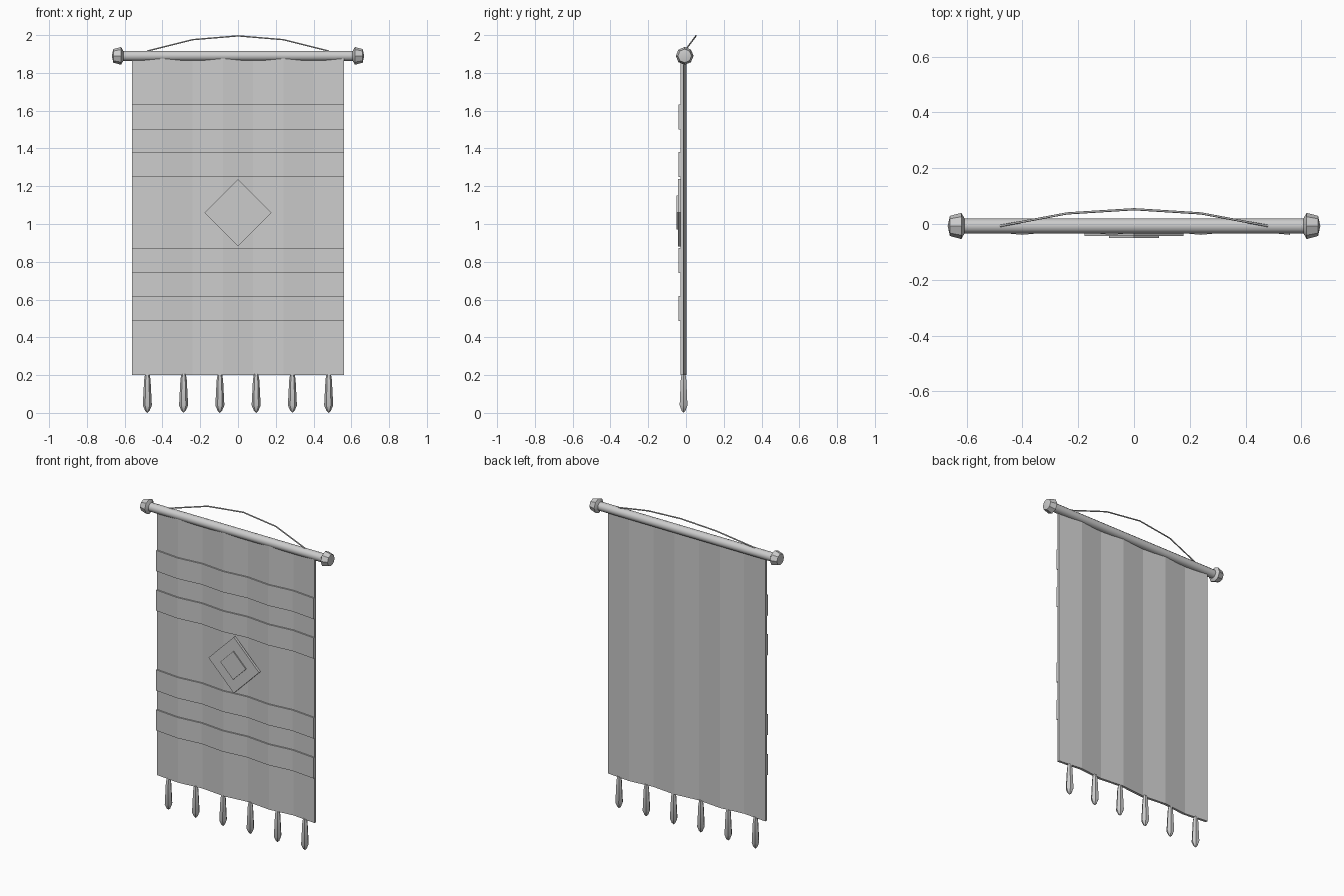
import bpy, bmesh, math
from mathutils import Vector, Matrix

if "Cube" in bpy.data.objects:
    bpy.data.objects.remove(bpy.data.objects["Cube"])

grey = bpy.data.materials.new("plain grey")
grey.diffuse_color = (0.6, 0.6, 0.6, 1)
grey.use_nodes = True
grey.node_tree.nodes["Principled BSDF"].inputs["Base Color"].default_value = grey.diffuse_color


def finish(name, bm, smooth=None):
    bmesh.ops.remove_doubles(bm, verts=bm.verts, dist=1e-5)
    bmesh.ops.recalc_face_normals(bm, faces=bm.faces)
    me = bpy.data.meshes.new(name)
    bm.to_mesh(me)
    bm.free()
    me.materials.append(grey)
    ob = bpy.data.objects.new(name, me)
    bpy.context.collection.objects.link(ob)
    if smooth:
        bpy.ops.object.select_all(action='DESELECT')
        ob.select_set(True)
        bpy.context.view_layer.objects.active = ob
        bpy.ops.object.shade_smooth_by_angle(angle=math.radians(smooth))
    return ob


def prism(name, outline, move):
    """Closed solid: extrude a planar outline by a vector."""
    bm = bmesh.new()
    f = bm.faces.new([bm.verts.new(p) for p in outline])
    ext = bmesh.ops.extrude_face_region(bm, geom=[f], use_keep_orig=True)
    top = [g for g in ext["geom"] if isinstance(g, bmesh.types.BMVert)]
    bmesh.ops.translate(bm, verts=top, vec=move)
    return finish(name, bm)


def lathe(name, profile, sides, matrix, smooth=None):
    """Spin (radius, height) points around z, then place with a matrix."""
    bm = bmesh.new()
    vs = [bm.verts.new((r, 0, h)) for r, h in profile]
    es = [bm.edges.new(p) for p in zip(vs, vs[1:])]
    bmesh.ops.spin(bm, geom=vs + es, cent=(0, 0, 0), axis=(0, 0, 1),
                   angle=2 * math.pi, steps=sides)
    bmesh.ops.transform(bm, matrix=matrix, verts=bm.verts)
    return finish(name, bm, smooth)


def pleated(name, y_front, thick, z0, z1):
    """Slab folded in seven pleats across its width."""
    front = [(-0.56 + 0.16 * i, y_front + (0.016 if i % 2 == 0 else 0), z0)
             for i in range(8)]
    back = [(x, y + thick, z) for x, y, z in reversed(front)]
    return prism(name, front + back, (0, 0, z1 - z0))


# Hanging cloth and its four raised bands
pleated("cloth", -0.030, 0.016, 0.2, 1.88)
for z in (0.553, 0.807, 1.315, 1.567):
    pleated("cloth_band", -0.039, 0.012, z - 0.066, z + 0.066)

# Two stacked diamonds in the middle
for name, r, y, t in (("large_diamond", 0.178, -0.043, 0.016),
                      ("small_diamond", 0.09, -0.050, 0.009)):
    prism(name, [(r, y, 1.06), (0, y, 1.06 + r), (-r, y, 1.06), (0, y, 1.06 - r)],
          (0, t, 0))

# Rod with a knob on each end
axis = Matrix.Translation((0, -0.007, 1.89))
lathe("rod", [(0, -0.607), (0.027, -0.607), (0.027, 0.607), (0, 0.607)], 12,
      axis @ Matrix.Rotation(math.pi / 2, 4, 'Y'), 40)
knob = [(0, 0.603), (0.024, 0.606), (0.047, 0.619), (0.036, 0.660), (0, 0.668)]
for side in (-1, 1):
    lathe("knob", knob, 8, axis @ Matrix.Rotation(side * math.pi / 2, 4, 'Y'), 30)

# Hanging cord: a thin tube swept along an arc
cord = bpy.data.curves.new("cord", 'CURVE')
cord.dimensions = '3D'
cord.bevel_depth = 0.004
cord.bevel_resolution = 1
cord.use_fill_caps = True
line = cord.splines.new('POLY')
line.points.add(4)
for i, p in enumerate(line.points):
    t = i / 2 - 1
    rise = 1 - t * t
    p.co = (0.48 * t, -0.007 + 0.06 * rise, 1.916 + 0.08 * rise, 1)
cord.materials.append(grey)
bpy.context.collection.objects.link(bpy.data.objects.new("cord", cord))

# Tassels along the lower edge
tassel = [(0, 0.205), (0.012, 0.205), (0.017, 0.175), (0.024, 0.04),
          (0.012, 0.012), (0, 0)]
for i in range(6):
    lathe("tassel", tassel, 6,
          Matrix.Translation((-0.48 + 0.192 * i, -0.013, 0)), 30)
